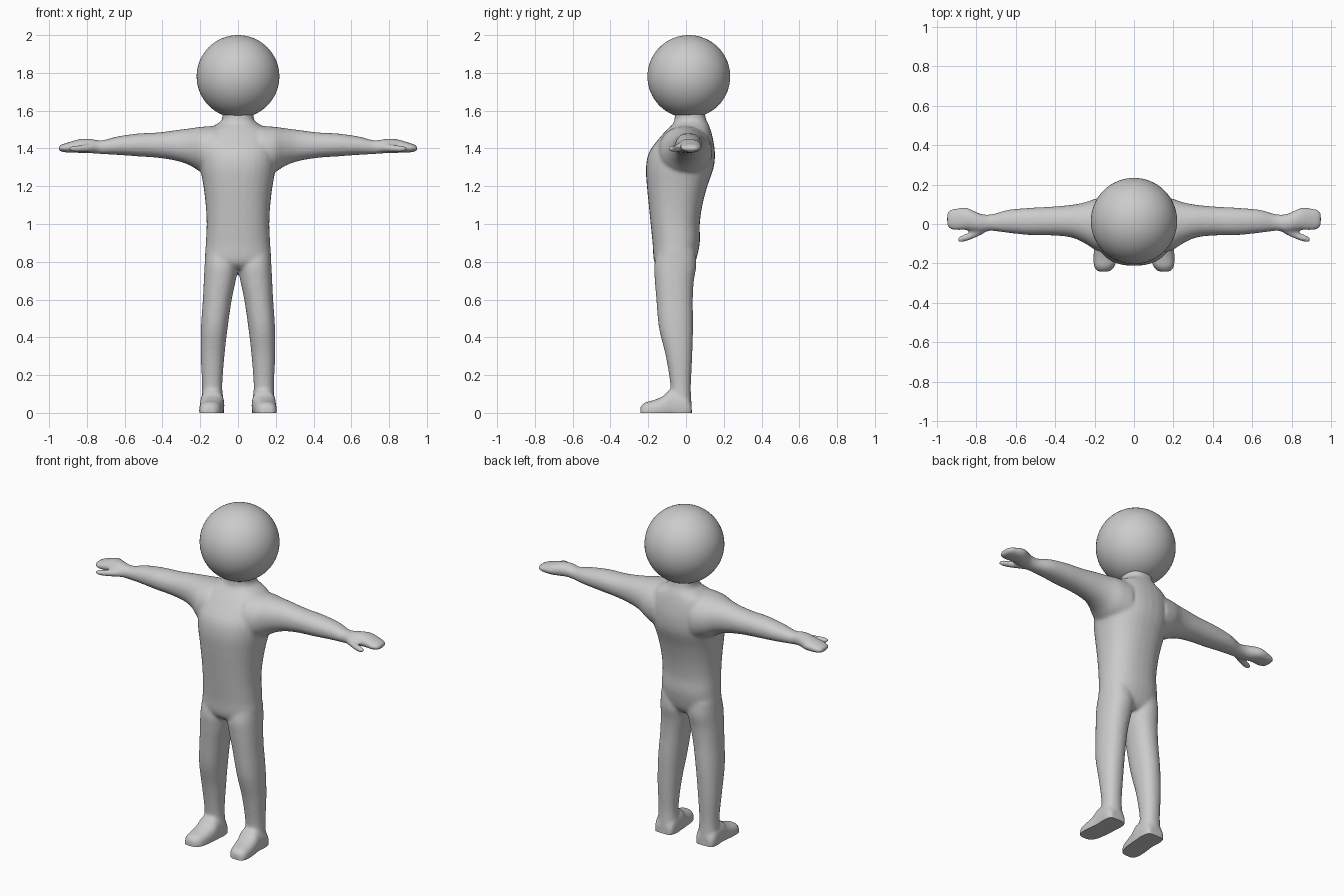
import bpy, bmesh, math
from mathutils import Vector

grey = bpy.data.materials.new("plain grey")
grey.diffuse_color = (0.6, 0.6, 0.6, 1)


def spline(keys, steps=5):
    """Smoothly resample a list of key sections."""
    out = []
    for i in range(len(keys) - 1):
        a, b, c, d = (keys[max(0, min(len(keys) - 1, i + k))] for k in (-1, 0, 1, 2))
        for s in range(steps):
            t = s / steps
            out.append([0.5 * (2 * q + (r - p) * t + (2 * p - 5 * q + 4 * r - w) * t * t
                               + (3 * q - p - 3 * r + w) * t ** 3)
                        for p, q, r, w in zip(a, b, c, d)])
    return out + [list(keys[-1])]


def loft(bm, keys, axis, power=2.0, side=1, n=32):
    """Closed tube; each key is (position, u_min, u_max, v_min, v_max)."""
    rings = []
    for pos, u0, u1, v0, v1 in spline(keys):
        ring = []
        for k in range(n):
            a = 2 * math.pi * k / n
            c, s = math.cos(a), math.sin(a)
            u = (u0 + u1) / 2 + (u1 - u0) / 2 * math.copysign(abs(c) ** (2 / power), c)
            v = (v0 + v1) / 2 + (v1 - v0) / 2 * math.copysign(abs(s) ** (2 / power), s)
            p = {"x": (pos, u, v), "y": (u, pos, v), "z": (u, v, pos)}[axis]
            ring.append(bm.verts.new((p[0] * side, p[1], p[2])))
        rings.append(ring)
    faces = [bm.faces.new(rings[0]), bm.faces.new(rings[-1][::-1])]
    for a, b in zip(rings, rings[1:]):
        for k in range(n):
            faces.append(bm.faces.new((a[k], b[k], b[(k + 1) % n], a[(k + 1) % n])))
    bmesh.ops.recalc_face_normals(bm, faces=faces)


# sections: z, x range, y range
torso = [(0.76, -0.10, 0.10, -0.13, 0.02), (0.80, -0.17, 0.17, -0.168, 0.05),
         (0.90, -0.17, 0.17, -0.177, 0.073), (1.0, -0.166, 0.166, -0.187, 0.073),
         (1.1, -0.171, 0.171, -0.197, 0.087), (1.2, -0.183, 0.183, -0.207, 0.113),
         (1.3, -0.20, 0.20, -0.212, 0.147), (1.38, -0.205, 0.205, -0.195, 0.153),
         (1.45, -0.20, 0.20, -0.145, 0.143), (1.50, -0.165, 0.165, -0.10, 0.13),
         (1.53, -0.11, 0.11, -0.07, 0.118), (1.56, -0.083, 0.083, -0.06, 0.105),
         (1.64, -0.09, 0.09, -0.06, 0.09)]
leg = [(0.86, 0.0, 0.172, -0.15, 0.05), (0.78, 0.0, 0.177, -0.168, 0.055),
       (0.70, 0.012, 0.181, -0.165, 0.042), (0.60, 0.033, 0.186, -0.157, 0.036),
       (0.45, 0.055, 0.196, -0.143, 0.037), (0.30, 0.072, 0.197, -0.107, 0.033),
       (0.15, 0.083, 0.190, -0.083, 0.026), (0.07, 0.078, 0.193, -0.085, 0.028),
       (-0.03, 0.072, 0.198, -0.09, 0.034)]
# sections: y, x range, z range
foot = [(0.03, 0.09, 0.185, -0.04, 0.05), (0.0, 0.074, 0.2, -0.04, 0.10),
        (-0.08, 0.073, 0.2, -0.04, 0.122), (-0.12, 0.078, 0.203, -0.04, 0.09),
        (-0.17, 0.085, 0.206, -0.04, 0.068), (-0.215, 0.098, 0.203, -0.04, 0.056),
        (-0.242, 0.125, 0.185, -0.035, 0.035)]
# sections: x, y range, z range
arm = [(0.12, -0.15, 0.14, 1.24, 1.52), (0.19, -0.135, 0.13, 1.27, 1.515),
       (0.25, -0.098, 0.11, 1.308, 1.507), (0.32, -0.068, 0.097, 1.333, 1.498),
       (0.42, -0.058, 0.088, 1.350, 1.485), (0.53, -0.056, 0.082, 1.358, 1.479),
       (0.64, -0.045, 0.072, 1.366, 1.463), (0.72, -0.035, 0.050, 1.370, 1.443),
       (0.77, -0.040, 0.050, 1.374, 1.449), (0.81, -0.036, 0.066, 1.375, 1.452),
       (0.85, -0.030, 0.083, 1.377, 1.447), (0.90, -0.032, 0.080, 1.378, 1.432),
       (0.935, -0.025, 0.072, 1.383, 1.420), (0.950, -0.008, 0.058, 1.391, 1.410)]
thumb = [(0.74, -0.035, 0.01, 1.38, 1.43), (0.79, -0.063, -0.015, 1.381, 1.424),
         (0.83, -0.080, -0.040, 1.381, 1.418), (0.87, -0.092, -0.056, 1.382, 1.414),
         (0.895, -0.090, -0.068, 1.388, 1.408)]

# body: overlapping lofts fused into one skin
bm = bmesh.new()
loft(bm, torso, "z", 2.3)
for side in (1, -1):
    loft(bm, leg, "z", 2.2, side)
    loft(bm, foot, "y", 2.5, side)
    loft(bm, arm, "x", 2.1, side)
    loft(bm, thumb, "x", 2.0, side)
mesh = bpy.data.meshes.new("body")
bm.to_mesh(mesh)
bm.free()
body = bpy.data.objects.new("body", mesh)
bpy.context.collection.objects.link(body)
remesh = body.modifiers.new("fuse", "REMESH")
remesh.mode = "VOXEL"
remesh.voxel_size = 0.009
smooth = body.modifiers.new("soften", "SMOOTH")
smooth.factor = 0.5
smooth.iterations = 8
fused = bpy.data.meshes.new_from_object(body.evaluated_get(bpy.context.evaluated_depsgraph_get()))
body.modifiers.clear()
body.data = fused

# flat soles
bm = bmesh.new()
bm.from_mesh(fused)
cut = bmesh.ops.bisect_plane(bm, geom=bm.verts[:] + bm.edges[:] + bm.faces[:],
                             plane_co=Vector((0, 0, 0)), plane_no=Vector((0, 0, 1)),
                             clear_inner=True)
bmesh.ops.holes_fill(bm, edges=[e for e in cut["geom_cut"] if isinstance(e, bmesh.types.BMEdge)])
bm.to_mesh(fused)
bm.free()

# head
bpy.ops.mesh.primitive_uv_sphere_add(segments=64, ring_count=32, radius=0.219,
                                     location=(0, 0.015, 1.781))
head = bpy.context.object
head.name = "head"

for ob in (body, head):
    ob.data.materials.clear()
    ob.data.materials.append(grey)
    bpy.ops.object.select_all(action="DESELECT")
    ob.select_set(True)
    bpy.context.view_layer.objects.active = ob
    bpy.ops.object.shade_smooth_by_angle(angle=math.radians(50))
